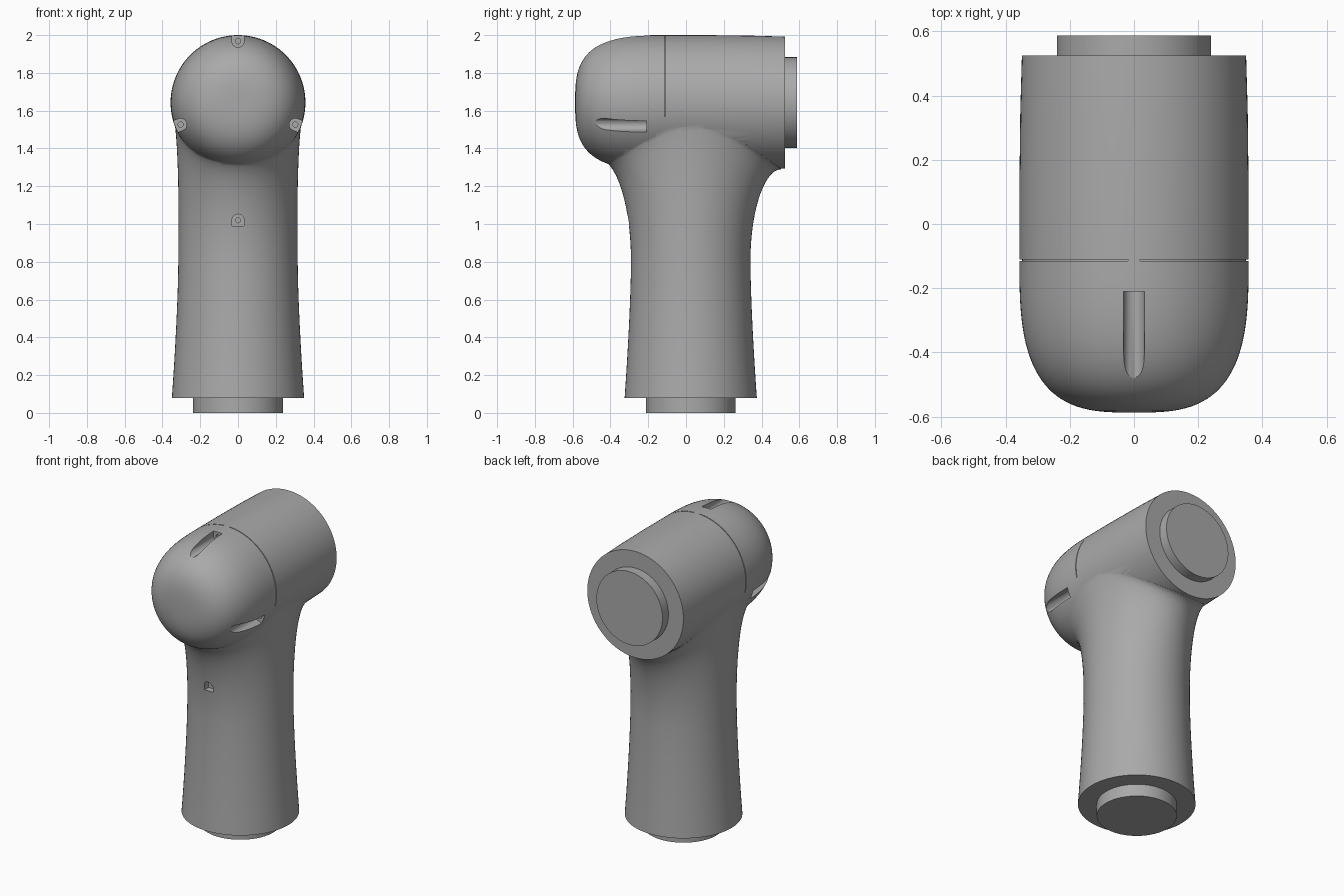
import bpy
import bmesh
from math import sin, cos, pi, sqrt, radians
from mathutils import Matrix

cube = bpy.data.objects.get("Cube")
if cube:
    bpy.data.objects.remove(cube)

grey = bpy.data.materials.new("satin grey")
grey.use_nodes = True
color = (0.4, 0.4, 0.4, 1)
grey.diffuse_color = color
grey.node_tree.nodes["Principled BSDF"].inputs["Base Color"].default_value = color

HEAD_Z, HEAD_R = 1.643, 0.357
NOSE_START, NOSE_LEN, NOSE_POW = -0.1, 0.487, 3.1
BACK_Y, NECK_Y = 0.525, 0.025
SIDES = 96
HEAD = Matrix.Translation((0, 0, HEAD_Z))
ALONG_Y = Matrix.Rotation(-pi / 2, 4, 'X')


def make(name, rings, matrix=Matrix(), wrap=False):
    """Skin a list of equal closed rings; cap the ends or join them round."""
    bm = bmesh.new()
    loops = [[bm.verts.new(matrix @ Matrix.Translation(p).translation) for p in ring] for ring in rings]
    n = len(loops[0])
    pairs = list(zip(loops, loops[1:]))
    if wrap:
        pairs.append((loops[-1], loops[0]))
    else:
        bm.faces.new(loops[0])
        bm.faces.new(loops[-1])
    for a, b in pairs:
        for i in range(n):
            bm.faces.new((a[i], a[(i + 1) % n], b[(i + 1) % n], b[i]))
    bmesh.ops.recalc_face_normals(bm, faces=bm.faces)
    mesh = bpy.data.meshes.new(name)
    bm.to_mesh(mesh)
    bm.free()
    mesh.materials.append(grey)
    obj = bpy.data.objects.new(name, mesh)
    bpy.context.collection.objects.link(obj)
    return obj


def lathe(name, profile, matrix, sides=SIDES):
    """Revolve (radius, height) points about the local z axis."""
    rings = [[(r * cos(2 * pi * i / sides), r * sin(2 * pi * i / sides), h)
              for i in range(sides)] for r, h in profile]
    return make(name, rings, matrix)


def boolean(target, tool, operation):
    mod = target.modifiers.new(tool.name, 'BOOLEAN')
    mod.object, mod.operation, mod.solver = tool, operation, 'EXACT'
    bpy.context.view_layer.objects.active = target
    bpy.ops.object.modifier_apply(modifier=mod.name)
    bpy.data.objects.remove(tool)


def head_radius(y):
    u = max(0, (NOSE_START - y) / NOSE_LEN)
    return HEAD_R * (1 - u ** NOSE_POW) ** (1 / NOSE_POW)


# Head: horizontal barrel with a blunt rounded nose
profile = []
STEPS = 28
for i in range(STEPS):
    a = pi / 2 * (1 - (i + 0.3) / STEPS)
    profile.append((HEAD_R * cos(a) ** (2 / NOSE_POW),
                    NOSE_START - NOSE_LEN * sin(a) ** (2 / NOSE_POW)))
profile += [(HEAD_R, NOSE_START), (HEAD_R, 0.1), (0.354, 0.35), (0.349, BACK_Y)]
body = lathe("body", profile, HEAD @ ALONG_Y)


# Neck: tapered column flaring up to meet the underside of the head
def neck_column(a):
    reach = 0.48 if sin(a) > 0 else 0.495
    x_end = 0.35 * cos(a)
    y_end = NECK_Y + reach * sin(a)
    r = head_radius(y_end)
    z_end = HEAD_Z - sqrt(max(r * r - x_end * x_end, 0.003)) + 0.004
    points = []
    for i in range(9):
        t = i / 8
        w = 0.316 + 0.034 * (1 - t) ** 1.5
        points.append((w * cos(a), NECK_Y + w * sin(a), 0.08 + 0.72 * t))
    for i in range(1, 21):
        t = sin(i / 20 * pi / 2)
        flare = 1 - sqrt(max(0, 1 - t * t))
        wx = 0.316 - 0.012 * t + 0.046 * flare
        wy = 0.316 + (reach - 0.316) * flare
        points.append((wx * cos(a), NECK_Y + wy * sin(a), 0.8 + (z_end - 0.8) * t))
    points.append((0.1 * cos(a), NECK_Y + 0.1 * sin(a), HEAD_Z))
    return points


columns = [neck_column(2 * pi * i / SIDES) for i in range(SIDES)]
boolean(body, make("neck", list(zip(*columns))), 'UNION')


# Screw pockets: round-bottomed slots open at the front, with a small hole
def pocket(matrix, y_wall, y_front, height):
    r = 0.032
    shape = [(r * cos(pi + pi * i / 16), r * sin(pi + pi * i / 16)) for i in range(17)]
    shape += [(r, height), (-r, height)]
    slot = make("slot_cutter", [[(u, y, v) for u, v in shape] for y in (y_front, y_wall)], matrix)
    boolean(body, slot, 'DIFFERENCE')
    hole = lathe("hole_cutter", [(0.014, y_wall - 0.01), (0.014, y_wall + 0.04)],
                 matrix @ ALONG_Y, 20)
    boolean(body, hole, 'DIFFERENCE')


for angle in (0, 111, -111):
    turn = Matrix.Rotation(radians(angle), 4, 'Y')
    pocket(HEAD @ turn @ Matrix.Translation((0, 0, 0.325)), -0.21, -0.7, 0.1)
pocket(Matrix.Translation((0, 0, 1.02)) @ Matrix.Rotation(pi, 4, 'Y'), -0.26, -0.4, 0.03)

# Parting line: a thin groove on each side of the head
for side in (1, -1):
    rings = []
    for i in range(49):
        a = radians(-12 + 99 * i / 48)
        rings.append([(side * r * cos(a), y, r * sin(a))
                      for r, y in ((0.347, -0.115), (0.37, -0.115), (0.37, -0.11), (0.347, -0.11))])
    boolean(body, make("groove_cutter", rings, HEAD), 'DIFFERENCE')

# Round spigots on the back of the head and under the neck
back_spigot = lathe("back_spigot", [(0.24, BACK_Y - 0.02), (0.24, 0.587)], HEAD @ ALONG_Y)
base_spigot = lathe("base_spigot", [(0.238, 0), (0.238, 0.1)], Matrix.Translation((0, NECK_Y, 0)))

for obj in (body, back_spigot, base_spigot):
    bpy.ops.object.select_all(action='DESELECT')
    obj.select_set(True)
    bpy.context.view_layer.objects.active = obj
    bpy.ops.object.shade_smooth_by_angle(angle=radians(35))
